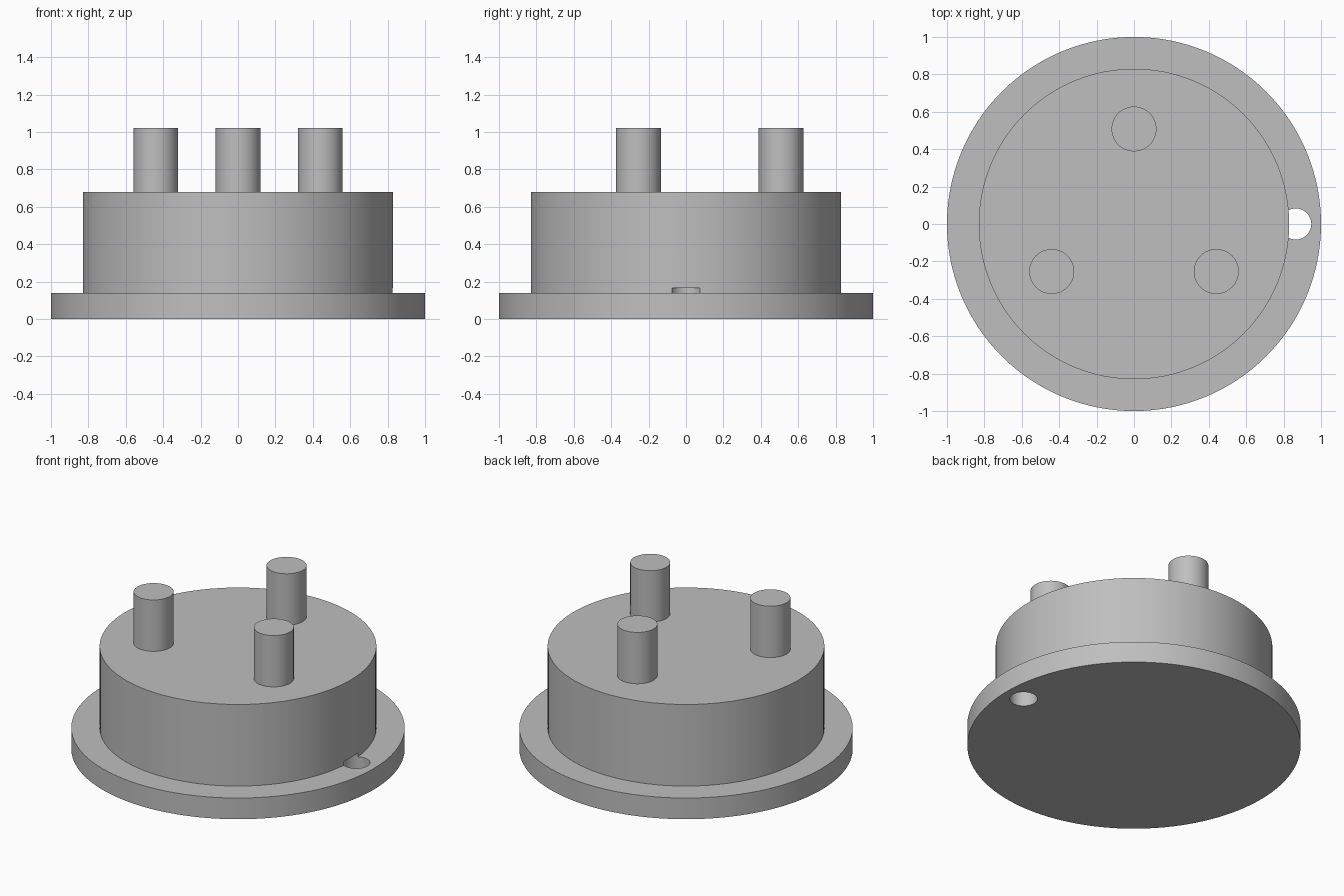
import bpy
import math

if "Cube" in bpy.data.objects:
    bpy.data.objects.remove(bpy.data.objects["Cube"])

# One plain grey for the whole model
grey = bpy.data.materials.new("plain_grey")
grey.use_nodes = True
colour = (0.52, 0.52, 0.52, 1)
grey.diffuse_color = colour
grey.node_tree.nodes["Principled BSDF"].inputs["Base Color"].default_value = colour


def cylinder(name, radius, bottom, top, x=0, y=0, sides=64):
    bpy.ops.mesh.primitive_cylinder_add(
        vertices=sides, radius=radius, depth=top - bottom,
        location=(x, y, (bottom + top) / 2))
    part = bpy.context.object
    part.name = name
    part.data.materials.append(grey)
    return part


def boolean(part, other, operation):
    mod = part.modifiers.new(operation.lower(), 'BOOLEAN')
    mod.operation = operation
    mod.solver = 'EXACT'
    mod.object = other
    bpy.context.view_layer.objects.active = part
    bpy.ops.object.modifier_apply(modifier=mod.name)
    bpy.data.objects.remove(other)


FLANGE_TOP, BODY_TOP, PIN_TOP = 0.14, 0.68, 1.02

# Flanged housing: wide disc with a drum on top
housing = cylinder("flanged_housing", 1.0, 0, FLANGE_TOP, sides=128)
drum = cylinder("drum", 0.83, FLANGE_TOP / 2, BODY_TOP, sides=128)
boolean(housing, drum, 'UNION')

# Alignment hole through the flange, nicking the foot of the drum
hole = cylinder("hole_cutter", 0.083, -0.1, 0.165, x=0.865)
hole.hide_render = True
boolean(housing, hole, 'DIFFERENCE')
parts = [housing]

# Three pins evenly spaced on a circle
for name, angle in (("back_pin", 90), ("right_pin", 210), ("left_pin", 330)):
    a = math.radians(angle)
    parts.append(cylinder(name, 0.12, BODY_TOP - 0.02, PIN_TOP,
                          0.508 * math.cos(a), 0.508 * math.sin(a)))

# Smooth walls with crisp rims
for part in parts:
    bpy.ops.object.select_all(action='DESELECT')
    part.select_set(True)
    bpy.context.view_layer.objects.active = part
    bpy.ops.object.shade_smooth_by_angle(angle=math.radians(30))
